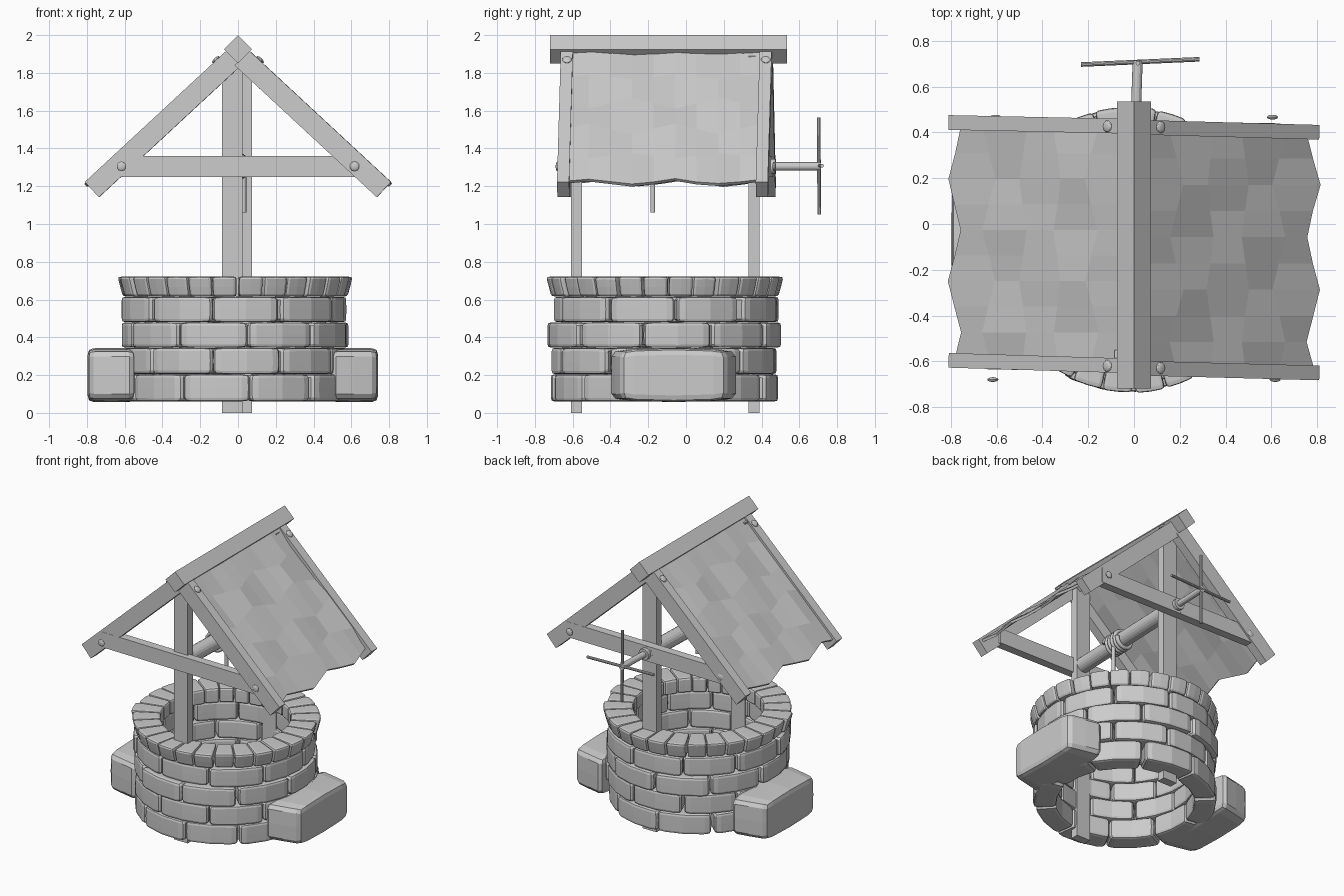
import bpy, bmesh, math, random
from mathutils import Vector, Matrix

if "Cube" in bpy.data.objects:
    bpy.data.objects.remove(bpy.data.objects["Cube"])

random.seed(4)
CX, CY = -0.02, -0.113          # centre of the stone ring
SLOPE = math.radians(42.8)


def make(name, verts, faces):
    me = bpy.data.meshes.new(name)
    me.from_pydata(verts, [], faces)
    ob = bpy.data.objects.new(name, me)
    bpy.context.collection.objects.link(ob)
    return ob


def frame(p, q, roll=0.0):
    """Matrix at the middle of p-q with local X along it."""
    d = (q - p).normalized()
    ref = Vector((0, 1, 0)) if abs(d.z) > 0.9 else Vector((0, 0, 1))
    side = d.cross(ref).normalized()
    up = side.cross(d)
    m = Matrix((d, side, up)).transposed().to_4x4()
    return Matrix.Translation((p + q) / 2) @ m @ Matrix.Rotation(roll, 4, 'X')


def finish(name, bm, mat):
    me = bpy.data.meshes.new(name)
    bm.transform(mat)
    bm.to_mesh(me)
    bm.free()
    ob = bpy.data.objects.new(name, me)
    bpy.context.collection.objects.link(ob)
    return ob


def beam(name, p, q, a, b, roll=0.0):
    p, q = Vector(p), Vector(q)
    bm = bmesh.new()
    bmesh.ops.create_cube(bm, size=1)
    bmesh.ops.scale(bm, vec=((q - p).length, a, b), verts=bm.verts)
    return finish(name, bm, frame(p, q, roll))


def rod(name, p, q, r, sides=16):
    p, q = Vector(p), Vector(q)
    bm = bmesh.new()
    bmesh.ops.create_cone(bm, cap_ends=True, segments=sides, radius1=r, radius2=r,
                          depth=(q - p).length)
    return finish(name, bm, frame(p, q) @ Matrix.Rotation(math.pi / 2, 4, 'Y'))


def bolt(name, loc, normal):
    bm = bmesh.new()
    bmesh.ops.create_uvsphere(bm, u_segments=10, v_segments=6, radius=0.026)
    bmesh.ops.scale(bm, vec=(1, 1, 0.4), verts=bm.verts)
    rot = Vector(normal).to_track_quat('Z', 'Y').to_matrix().to_4x4()
    return finish(name, bm, Matrix.Translation(loc) @ rot)


# Rounded block template in a -1..1 cube
bm = bmesh.new()
bmesh.ops.create_cube(bm, size=2)
bmesh.ops.subdivide_edges(bm, edges=bm.edges[:], cuts=3, use_grid_fill=True)
BLOCK = []
for v in bm.verts:
    c = [math.copysign(abs(k) ** 0.4, k) for k in v.co]
    n = sum(abs(k) ** 10 for k in c) ** 0.1
    BLOCK.append(Vector(c) / n)
bm.verts.index_update()
BFACES = [[v.index for v in f.verts] for f in bm.faces]
bm.free()


def course(name, count, joint, r0, r1, z0, z1, gap, flare=0.0):
    """Ring of rounded stones; a joint lies at the given angle from the front."""
    verts, faces = [], []
    step = 2 * math.pi / count
    for i in range(count):
        mid = joint + step * (i + 0.5) + random.uniform(-.02, .02) * step
        half = step / 2 * (gap + random.uniform(-.01, .015))
        out = r1 + random.uniform(-.012, .012)
        lift = random.uniform(-.003, .003)
        base = len(verts)
        for b in BLOCK:
            t = mid + half * b.x
            r = r0 + (out - r0) * (b.y + 1) / 2
            if b.y > 0:
                r += flare * b.z
            z = (z0 + z1) / 2 + (z1 - z0) / 2 * b.z + lift * (1 - b.z ** 2)
            verts.append((CX + r * math.sin(t), CY - r * math.cos(t), z))
        faces += [[base + k for k in f] for f in BFACES]
    return make(name, verts, faces)


# Stone wall: four courses and a coping of small stones
zs = [0.06, 0.205, 0.345, 0.48, 0.615]
joints = [0.14, -0.2, 0.12, -0.2]
radii = [0.595, 0.6, 0.61, 0.6]
for k in range(4):
    course("wall_course_%d" % (k + 1), 10, joints[k], 0.45, radii[k], zs[k], zs[k + 1], 0.98)
course("coping_stones", 28, 0.03, 0.425, 0.605, 0.615, 0.722, 0.96, 0.014)

# Large side stones
for name, c, s in (("side_stone_right", (0.615, -0.065, 0.2), 1),
                   ("side_stone_left", (-0.67, -0.065, 0.2), -1)):
    vs = [(c[0] + 0.127 * b.x, c[1] + b.y * (0.31 - 0.03 * b.x * s),
           c[2] + 0.143 * b.z * (1 - 0.08 * b.y ** 2)) for b in BLOCK]
    make(name, vs, BFACES)

# Posts
beam("front_post", (-0.03, -0.58, 0), (-0.03, -0.58, 1.89), 0.11, 0.06)
beam("back_post", (0.018, 0.36, 0), (0.018, 0.36, 1.89), 0.11, 0.06)

# Ridge beam, set on edge
beam("ridge_beam", (0, -0.72, 1.925), (0, 0.535, 1.925), 0.106, 0.106, math.pi / 4)

# Rafters: side, y at ridge, y at eave
for name, s, ya, yb in (("front_left_rafter", -1, -0.62, -0.597),
                        ("front_right_rafter", 1, -0.63, -0.65),
                        ("back_left_rafter", -1, 0.427, 0.443),
                        ("back_right_rafter", 1, 0.423, 0.402)):
    beam(name, (s * 0.02, ya, 1.88), (s * 0.773, yb, 1.182), 0.064, 0.11)
    bolt(name + "_bolt", (s * 0.117, ya, 1.87), (s * math.sin(SLOPE), 0, math.cos(SLOPE)))

# Tie beams and their bolts
beam("front_tie_beam", (-0.64, -0.605, 1.305), (0.64, -0.63, 1.305), 0.06, 0.11)
beam("back_tie_beam", (-0.64, 0.43, 1.305), (0.64, 0.41, 1.305), 0.06, 0.11)
for s in (-1, 1):
    bolt("front_tie_bolt", (s * 0.617, -0.68, 1.305), (0, -1, 0))
    bolt("back_tie_bolt", (s * 0.605, 0.467, 1.305), (0, 1, 0))

# Roof panels: faceted, rippled sheets
ROWS, COLS = 5, 9
for name, s, y0, y1 in (("roof_left", -1, -0.585, 0.42), ("roof_right", 1, -0.63, 0.40)):
    verts, faces = [], []
    for i in range(ROWS + 1):
        for j in range(COLS + 1):
            y = y0 + (y1 - y0) * j / COLS
            w = math.cos(2 * math.pi * (j - 3) / 4 + (ROWS - i) * math.pi)
            t = 0.06 + 1.02 * i / ROWS + (0.03 * w if i else 0)
            lift = -0.012 + 0.01 * w * (-1) ** (i // 2) + random.uniform(-.004, .004)
            verts.append((s * (t * math.cos(SLOPE) + lift * math.sin(SLOPE)), y,
                          1.968 - t * math.sin(SLOPE) + lift * math.cos(SLOPE)))
    n = COLS + 1
    for i in range(ROWS):
        for j in range(COLS):
            f = [i * n + j, (i + 1) * n + j, (i + 1) * n + j + 1, i * n + j + 1]
            faces.append(f if s > 0 else f[::-1])
    m = make(name, verts, faces).modifiers.new("thickness", 'SOLIDIFY')
    m.thickness, m.offset = 0.018, -1

# Windlass: roller, hub, spindle


def axle(y, dz=0.0):
    return (-0.03 + (y + 0.64) * 0.034, y, 1.305 + dz)


rod("roller", axle(-0.645), axle(0.45), 0.053, 20)
rod("roller_hub", axle(0.44), axle(0.475), 0.04)
rod("crank_spindle", axle(0.46), axle(0.715), 0.022, 12)

# Crank cross handles
rod("crank_handle_upright", (0.017, 0.705, 1.05), (0.017, 0.703, 1.565), 0.01, 10)
rod("crank_handle_level", (-0.232, 0.697, 1.308), (0.286, 0.72, 1.308), 0.01, 10)

# Rope coil on the roller and its hanging end
curve = bpy.data.curves.new("rope", 'CURVE')
curve.dimensions = '3D'
curve.bevel_depth = 0.014
curve.bevel_resolution = 1
curve.use_fill_caps = True
pts = []
for k in range(5 * 16 + 1):
    a = k / 16 * 2 * math.pi
    c = axle(-0.25 + 0.14 * k / 80)
    pts.append((c[0] + 0.064 * math.cos(a), c[1], c[2] + 0.064 * math.sin(a)))
for path in (pts, [(0.03, -0.175, 1.26), (0.03, -0.175, 1.06)]):
    sp = curve.splines.new('POLY')
    sp.points.add(len(path) - 1)
    for q, p in zip(sp.points, path):
        q.co = (*p, 1)
bpy.context.collection.objects.link(bpy.data.objects.new("rope", curve))
